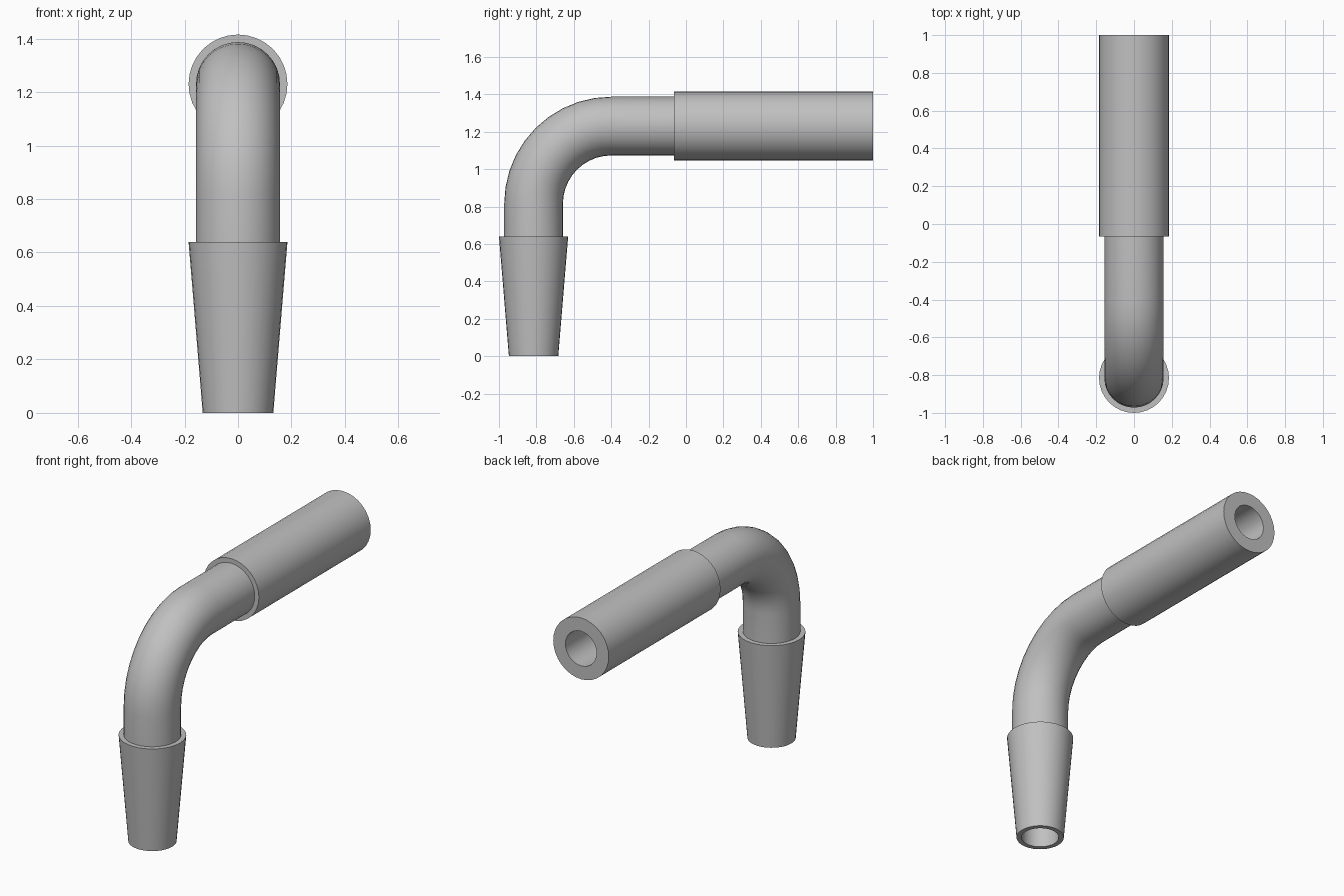
import bpy
import bmesh
from math import sin, cos, pi, radians
from mathutils import Vector

if "Cube" in bpy.data.objects:
    bpy.data.objects.remove(bpy.data.objects["Cube"], do_unlink=True)

SIDES = 32
BORE, TUBE = 0.104, 0.157           # inner and outer pipe radius
STEM_Y, ARM_Z = -0.815, 1.23        # centre lines of the two legs
JOINT_Z, JOINT_Y = 0.64, -0.065     # where the fittings meet the pipe
BEND, STEPS = 0.415, 10

grey = bpy.data.materials.new("plain_grey")
grey.use_nodes = True
colour = (0.53, 0.53, 0.53, 1)
grey.diffuse_color = colour
grey.node_tree.nodes["Principled BSDF"].inputs["Base Color"].default_value = colour


def sweep(name, rings, closed=False):
    """Skin a list of rings: (y, z, tilt from vertical, radius)."""
    bm = bmesh.new()
    loops = []
    for y, z, tilt, r in rings:
        across = Vector((0, cos(tilt), -sin(tilt)))
        loops.append([bm.verts.new(Vector((r * cos(a), y, z)) + across * r * sin(a))
                      for a in (2 * pi * i / SIDES for i in range(SIDES))])
    pairs = list(zip(loops, loops[1:]))
    if closed:
        pairs.append((loops[-1], loops[0]))
    for low, high in pairs:
        for i in range(SIDES):
            j = (i + 1) % SIDES
            bm.faces.new((low[i], low[j], high[j], high[i]))
    mesh = bpy.data.meshes.new(name)
    bm.to_mesh(mesh)
    bm.free()
    mesh.materials.append(grey)
    obj = bpy.data.objects.new(name, mesh)
    bpy.context.collection.objects.link(obj)
    bpy.ops.object.select_all(action='DESELECT')
    obj.select_set(True)
    bpy.context.view_layer.objects.active = obj
    bpy.ops.object.shade_smooth_by_angle(angle=radians(35))


# Bent pipe: outer wall along the path, inner wall back again
path = [(STEM_Y, JOINT_Z, 0)]
for k in range(STEPS + 1):
    t = pi / 2 * k / STEPS
    path.append((STEM_Y + BEND * (1 - cos(t)), ARM_Z - BEND * (1 - sin(t)), t))
path.append((JOINT_Y, ARM_Z, pi / 2))
sweep("bent_pipe", [(*p, TUBE) for p in path] + [(*p, BORE) for p in reversed(path)],
      closed=True)

# Tapered lower fitting: bore, bottom rim, cone, top ledge
sweep("tapered_joint", [(STEM_Y, z, 0, r) for z, r in
      ((JOINT_Z, BORE), (0, BORE), (0, 0.132), (JOINT_Z, 0.185), (JOINT_Z, TUBE))])

# Straight sleeve on the arm: ledge, outside, end face, bore
sweep("straight_sleeve", [(y, ARM_Z, pi / 2, r) for y, r in
      ((JOINT_Y, TUBE), (JOINT_Y, 0.185), (1, 0.185), (1, BORE), (JOINT_Y, BORE))])
